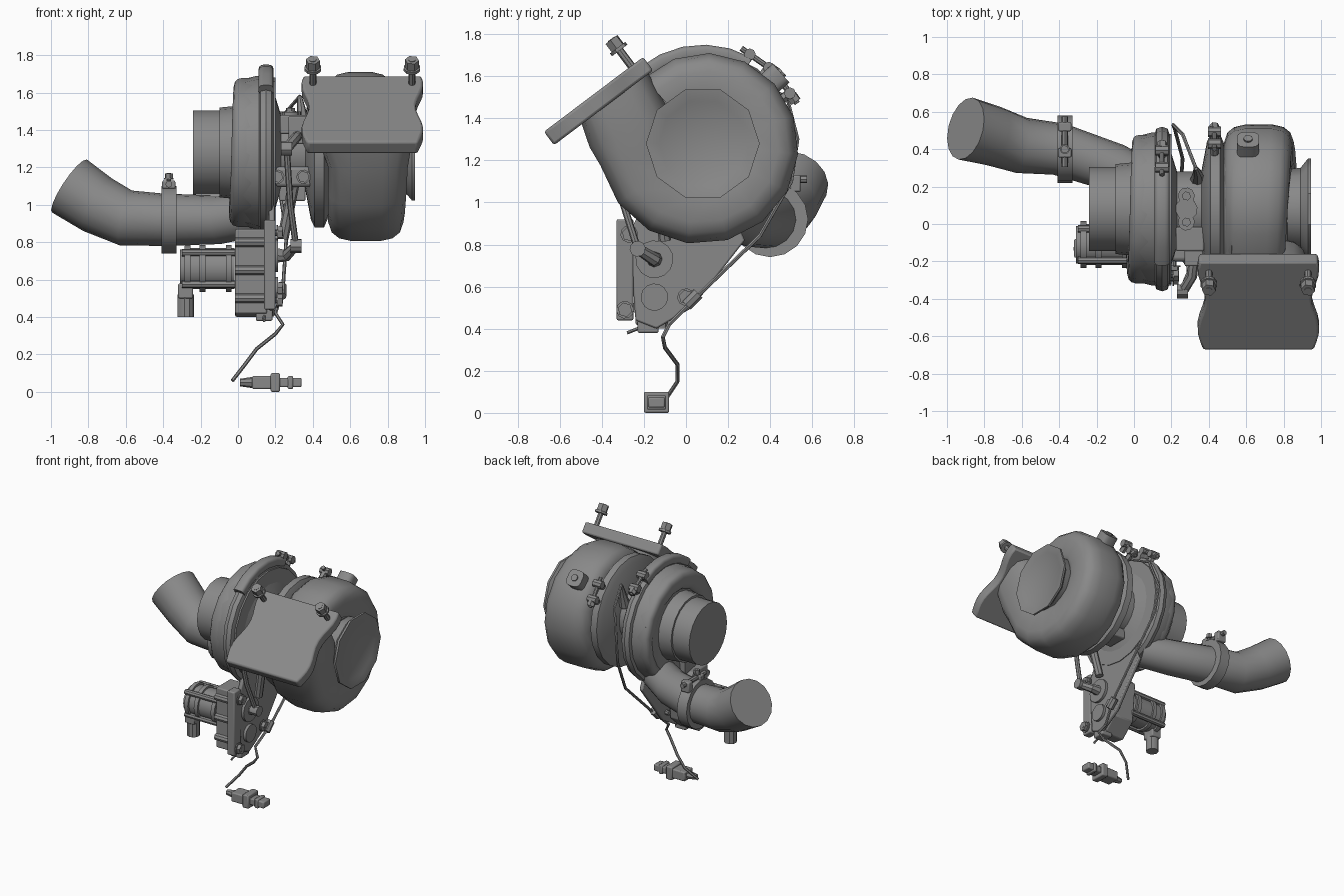
import bpy
import bmesh
from math import sin, cos, pi, tau, radians, copysign
from mathutils import Vector

if "Cube" in bpy.data.objects:
    bpy.data.objects.remove(bpy.data.objects["Cube"])

shade = (.25, .25, .25, 1)
cast_grey = bpy.data.materials.new("cast grey")
cast_grey.use_nodes = True
cast_grey.diffuse_color = shade
cast_grey.node_tree.nodes["Principled BSDF"].inputs["Base Color"].default_value = shade

SHAFT = Vector((0, .08, 1.28))
RIGHT = Vector((1, 0, 0))
BACK = Vector((0, 1, 0))
UP = Vector((0, 0, 1))
parts = []


def loft(name, rings, bevel=0):
    """Skin equal-length rings of points and cap both ends."""
    bm = bmesh.new()
    loops = [[bm.verts.new(point) for point in ring] for ring in rings]
    for first, second in zip(loops, loops[1:]):
        for i in range(len(first)):
            bm.faces.new((first[i - 1], first[i], second[i], second[i - 1]))
    bm.faces.new(loops[0])
    bm.faces.new(loops[-1])
    bmesh.ops.recalc_face_normals(bm, faces=bm.faces)
    mesh = bpy.data.meshes.new(name)
    bm.to_mesh(mesh)
    bm.free()
    mesh.materials.append(cast_grey)
    part = bpy.data.objects.new(name, mesh)
    bpy.context.collection.objects.link(part)
    if bevel:
        modifier = part.modifiers.new("soft edges", "BEVEL")
        modifier.width, modifier.segments = bevel, 2
    parts.append(part)


def outward(degrees):
    """Direction away from the shaft; zero is back, ninety is up."""
    angle = radians(degrees)
    return BACK * cos(angle) + UP * sin(angle)


def around(x, radius, degrees):
    return SHAFT + RIGHT * x + outward(degrees) * radius


def revolve(name, profile, sides=20):
    loft(name, [[around(x, radius, 360 * i / sides) for i in range(sides)]
                for x, radius in profile])


def tube(name, path, start, end=None, sides=8):
    """Round bar along a path, tapering evenly from start to end radius."""
    path = [Vector(point) for point in path]
    end = start if end is None else end
    last = len(path) - 1
    side = (path[1] - path[0]).orthogonal()
    rings = []
    for i, point in enumerate(path):
        along = (path[min(i + 1, last)] - path[max(i - 1, 0)]).normalized()
        side = (side - along * side.dot(along)).normalized()
        other = along.cross(side)
        radius = start + (end - start) * i / last
        angles = [tau * k / sides for k in range(sides)]
        rings.append([point + (side * cos(a) + other * sin(a)) * radius for a in angles])
    loft(name, rings)


def rod(name, middle, direction, length, radius, sides=8):
    middle, half = Vector(middle), direction.normalized() * length / 2
    tube(name, [middle - half, middle + half], radius, sides=sides)


def plate(name, outline, x, thickness, bevel=.008):
    """Flat part from a (y, z) outline, centred on x."""
    loft(name, [[(x + side * thickness / 2, y, z) for y, z in outline]
                for side in (-1, 1)], bevel)


def box(name, middle, size, bevel=.008):
    x, y, z = middle
    width, depth, height = size
    corners = [(y + a * depth / 2, z + b * height / 2)
               for a, b in ((-1, -1), (1, -1), (1, 1), (-1, 1))]
    plate(name, corners, x, width, bevel)


def bolt(name, foot, direction, length, radius):
    foot, step = Vector(foot), direction.normalized() * length
    rod(name + "_shank", foot + step / 2, step, length, radius / 2)
    rod(name + "_washer", foot + step * .7, step, length / 12, radius * 1.2, 10)
    rod(name + "_head", foot + step * .86, step, length / 4, radius, 6)


def section(middle, along, half, left, right, sides=16):
    """Rounded rectangle spanning a direction and the shaft direction."""
    ring = []
    for k in range(sides):
        angle = tau * (k + .5) / sides
        c, s = [copysign(abs(v) ** .6, v) for v in (cos(angle), sin(angle))]
        x = (left + right + (right - left) * s) / 2
        ring.append(middle + along * half * c + RIGHT * x)
    return ring


def ring_section(degrees, inner, outer, left, right):
    return section(around(0, (inner + outer) / 2, degrees), outward(degrees),
                   (outer - inner) / 2, left, right)


# compressor inlet, cover and back plate
revolve("compressor_inlet", [(-.24, .225), (-.1, .225), (-.1, .24), (0, .25)])
revolve("compressor_housing", [(0, .25), (-.01, .34), (.02, .39), (.1, .41), (.2, .4), (.2, .28)])
revolve("compressor_flange", [(.11, .4), (.12, .43), (.15, .44), (.18, .43), (.19, .4)])
loft("compressor_top_rim", [ring_section(a, .4, .47, .11, .19) for a in range(60, 131, 14)])

# compressor scroll, growing toward the discharge
scroll = []
for i in range(16):
    growth = i / 15
    scroll.append(ring_section(330 * growth - 60, .3 - growth / 12, .4, -.05 * growth, .12))
loft("compressor_scroll", scroll)

# discharge pipe with elbow and clamp
elbow = [(.1, .2, .95), (-.1, .3, .92), (-.4, .4, .92), (-.6, .42, .93), (-.75, .47, 1), (-.9, .51, 1.1)]
tube("discharge_pipe", elbow, .12, .17, sides=16)
clamp = Vector((-.37, .4, .92))
rod("pipe_clamp", clamp, RIGHT, .08, .18, 16)
for offset in (-.02, .12):
    box("clamp_lug", clamp + BACK * offset + UP * .17, (.07, .05, .08))
rod("clamp_bolt", clamp + BACK * .04 + UP * .19, BACK, .27, .018)
bolt("clamp_stud", clamp + UP * .15, UP, .1, .022)

# bearing housing with oil and coolant ports
revolve("bearing_housing", [(.19, .33), (.23, .2), (.36, .2), (.39, .36), (.41, .4),
                            (.46, .4), (.49, .33)])
port = SHAFT + RIGHT * .28
rod("oil_inlet_flange", port + UP * .19, UP, .06, .06, 10)
for offset in (-.07, .07):
    rod("oil_flange_ear", port + BACK * offset + UP * .19, UP, .05, .045, 10)
    bolt("oil_bolt", port + BACK * offset + UP * .17, UP, .07, .025)
    bolt("mount_bolt", (port.x + offset, -.17, 1.15), -BACK, .08, .032)
box("coolant_pad", (.3, -.08, 1.43), (.15, .13, .1))
box("front_mount", (.3, -.14, 1.15), (.2, .12, .11), .02)
box("upper_front_pad", (.32, -.14, 1.4), (.1, .17, .15))
box("drain_pad", (.29, .08, 1.06), (.14, .16, .08))

# turbine volute, from the inlet round the wheel
SLOPE = outward(37)
NORMAL = outward(127)
steps = 14
volute = [section(Vector((0, -.34, 1.5)), -SLOPE, .2, .41, .93),
          section(Vector((0, -.27, 1.35)), outward(205), .21, .44, .93)]
for i in range(steps):
    turn = i / (steps - 1)
    volute.append(ring_section(192 + 300 * turn, .15, .5 - .08 * turn, .48, .91 - .1 * turn))
loft("turbine_volute", volute)
revolve("turbine_wheel_cover", [(.47, .34), (.52, .4), (.72, .38), (.77, .27), (.82, .21)])
revolve("turbine_outlet", [(.8, .21), (.89, .22), (.93, .27), (.945, .27), (.935, .21), (.93, .2)], 10)
loft("volute_boss", [section(around(0, radius, 42), outward(132), .06, .55, .67)
                     for radius in (.38, .5)])
rod("boss_rim", around(.61, .5, 42), outward(42), .02, .025)

# waisted inlet flange and its studs
depth = .59
flange_corner = Vector((.665, -.627, 1.272))
stations = [depth * i / 12 for i in range(13)]
widths = [.305 - .02 * cos(tau * (s - .33) / .4) for s in stations]
side = [SLOPE * s + RIGHT * w for s, w in zip(stations, widths)]
other_side = [SLOPE * s - RIGHT * w for s, w in zip(stations, widths)]
outline = side + other_side[::-1]
loft("inlet_flange", [[flange_corner + p + NORMAL * h for p in outline] for h in (0, .08)], .012)
for offset in (-.265, .265):
    bolt("flange_stud", flange_corner + RIGHT * offset + SLOPE * .52 + NORMAL * .04,
         NORMAL, .2, .038)

# band clamp fasteners
for x, degrees in ((.15, 55), (.43, 36)):
    along = outward(degrees + 90)
    middle = around(x, .475, degrees)
    rod("band_bolt", middle, along, .22, .014)
    rod("band_nut", middle - along * .08, along, .04, .028, 6)
    for offset in (-.05, .06):
        trunnion = middle + along * offset
        rod("band_trunnion", trunnion, RIGHT, .07, .028)
        rod("band_tab", trunnion - outward(degrees) * .03, outward(degrees), .07, .024, 6)

# electric actuator and gearbox
motor = Vector((-.15, -.11, .66))
rod("actuator_motor", motor, RIGHT, .26, .11, 16)
for offset in (-.12, -.04, .1):
    rod("motor_rib", motor + RIGHT * offset, RIGHT, .03, .125, 16)
rod("motor_cap", motor - RIGHT * .14, RIGHT, .04, .1, 16)
for k in range(4):
    corner = outward(45 + 90 * k) * .12
    rod("motor_screw", motor + corner, RIGHT, .3, .02)
box("actuator_plug", (-.28, -.13, .54), (.08, .1, .08))
rod("plug_socket", (-.28, -.13, .46), UP, .12, .045, 10)
plate("gearbox", [(-.24, .42), (-.14, .4), (-.03, .5), (0, .8), (-.07, .87), (-.24, .87)], .07, .17)
for height in (.5, .65, .8):
    rod("gearbox_lug", (.07, -.24, height), RIGHT, .17, .025)

# bracket with gear covers and bolts
plate("bracket_plate", [(-.24, .44), (-.14, .4), (.03, .5), (.28, .82), (.2, 1), (-.2, 1), (-.27, .85)],
      .18, .03)
box("bracket_bar", (.17, -.29, .68), (.06, .08, .48))
for height, radius in ((.73, .09), (.55, .065)):
    rod("gear_cover", (.18, -.15, height), RIGHT, .07, radius, 14)
for y, z in ((-.29, .49), (0, .55), (-.27, .85)):
    bolt("bracket_bolt", (.14, y, z), RIGHT, .1, .035)
box("lower_clip", (.14, -.18, .41), (.09, .1, .06))
tube("clip_hook", [(.14, -.28, .38), (.14, -.23, .4), (.14, -.2, .43)], .008, sides=6)

# linkage from actuator to turbine
low_joint = Vector((.31, -.23, .78))
high_joint = Vector((.26, -.36, 1.3))
tube("crank_arm", [(.2, -.15, .73), (.26, -.15, .73), low_joint], .04, .025)
tube("link_rod", [low_joint, (.28, -.3, 1), high_joint], .017)
for joint in (low_joint, high_joint):
    rod("rod_end", joint, RIGHT, .06, .038, 10)
tube("turbine_lever", [high_joint, (.31, -.28, 1.36), (.33, -.1, 1.38)], .028)
tube("brace", [(.24, -.1, .82), (.3, -.13, 1.12)], .03)

# speed sensor and its lead
sensor_tip = Vector((.33, .3, 1.58))
tube("speed_sensor", [(.34, .24, 1.4), (.34, .27, 1.5), sensor_tip], .04, .012)
lead = [sensor_tip, (.26, .48, 1.5), (.21, .53, 1.3), (.22, .5, 1.1), (.26, .35, .84), (.24, .05, .55),
        (.2, -.08, .42), (.24, -.11, .36), (.2, -.1, .31), (.1, -.04, .23), (.04, -.04, .15), (-.03, -.1, .06)]
tube("sensor_lead", lead, .01, sides=6)
rod("lead_clip", (.23, .03, .54), BACK + UP, .08, .03)

# loose connector
plug = Vector((.18, -.14, .05))
box("connector_body", plug - RIGHT * .03, (.15, .1, .07))
box("connector_collar", plug + RIGHT * .02, (.05, .12, .1))
box("connector_nose", plug + RIGHT * .1, (.12, .08, .05))
box("connector_ring", plug + RIGHT * .1, (.03, .09, .07))
tube("connector_boot", [plug - RIGHT * .17, plug - RIGHT * .07], .02, .035)

bpy.ops.object.select_all(action="DESELECT")
for part in parts:
    part.select_set(True)
bpy.context.view_layer.objects.active = parts[0]
bpy.ops.object.shade_smooth_by_angle(angle=pi / 5)
